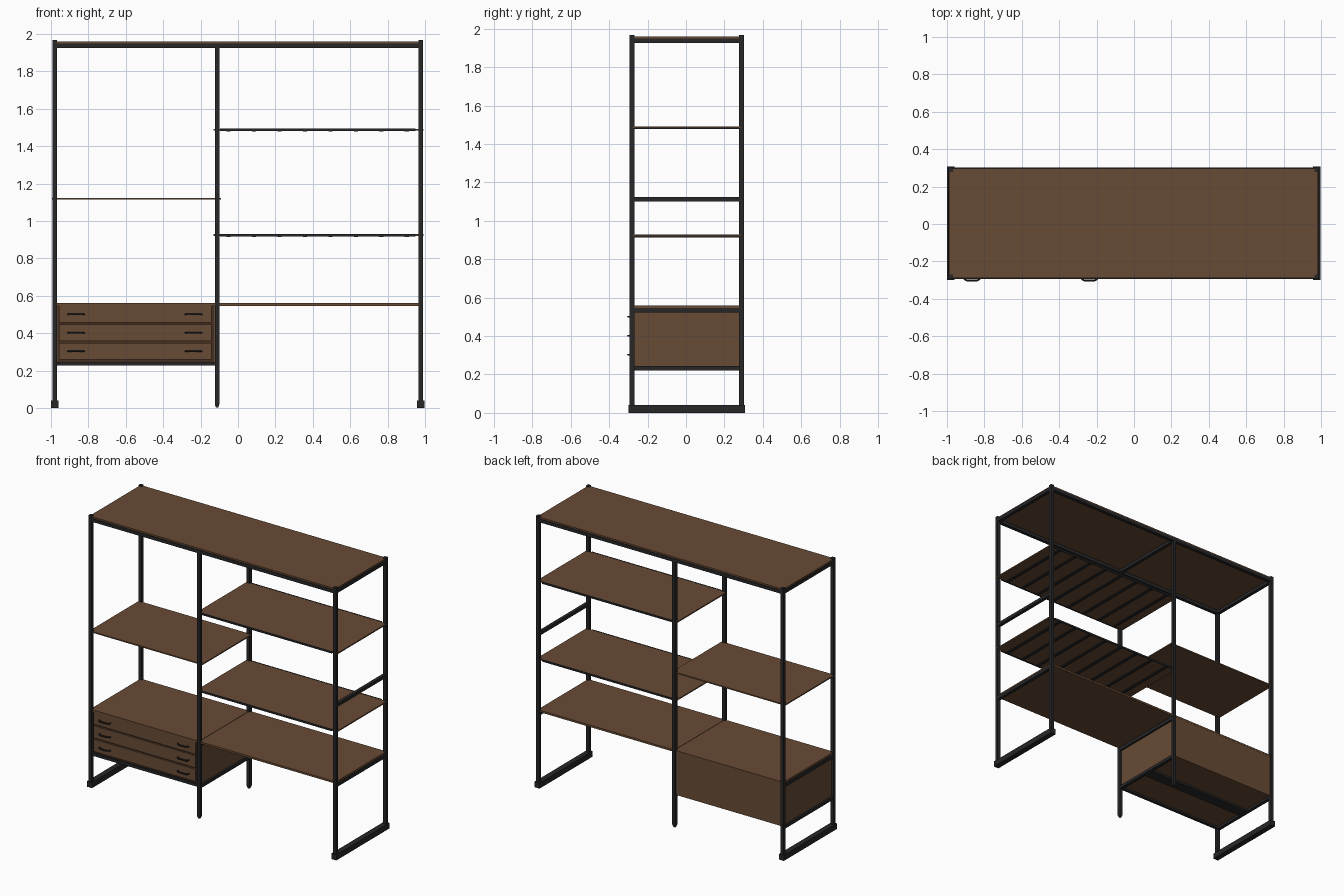
import bpy
import bmesh

if "Cube" in bpy.data.objects:
    bpy.data.objects.remove(bpy.data.objects["Cube"])


def material(name, rgb):
    m = bpy.data.materials.new(name)
    m.diffuse_color = (*rgb, 1)
    m.use_nodes = True
    m.node_tree.nodes["Principled BSDF"].inputs["Base Color"].default_value = m.diffuse_color
    return m


WOOD = material("walnut", (0.138, 0.070, 0.036))
EDGE = material("dark_walnut", (0.062, 0.028, 0.015))
STEEL = material("black_steel", (0.020, 0.020, 0.022))


def box(name, x, y, z, mat, taper=0.0):
    """Box from (min, max) ranges; taper narrows the lowest end into a pointed foot."""
    bm = bmesh.new()
    bmesh.ops.create_cube(bm, size=1)
    for v in bm.verts:
        v.co = [r[0] + (r[1] - r[0]) * (c + 0.5) for r, c in zip((x, y, z), v.co)]
    if taper:
        low = min(bm.faces, key=lambda f: f.calc_center_median().z)
        res = bmesh.ops.extrude_face_region(bm, geom=[low])
        tip = [v for v in res["geom"] if isinstance(v, bmesh.types.BMVert)]
        bmesh.ops.delete(bm, geom=[low], context="FACES_ONLY")
        mid = ((x[0] + x[1]) / 2, (y[0] + y[1]) / 2)
        for v in tip:
            v.co = (mid[0] + (v.co.x - mid[0]) * 0.5, mid[1] + (v.co.y - mid[1]) * 0.5, z[0] - taper)
    bmesh.ops.recalc_face_normals(bm, faces=bm.faces)
    mesh = bpy.data.meshes.new(name)
    bm.to_mesh(mesh)
    bm.free()
    mesh.materials.append(mat)
    ob = bpy.data.objects.new(name, mesh)
    bpy.context.collection.objects.link(ob)
    return ob


LEFT, MID, RIGHT = (-0.992, -0.968), (-0.124, -0.100), (0.966, 0.990)
FRONT, BACK = (-0.293, -0.269), (0.277, 0.301)
INNER = (-0.269, 0.277)

# Corner posts and floor runners
for side, xs in (("left", LEFT), ("right", RIGHT)):
    for end, ys in (("front", FRONT), ("back", BACK)):
        box(f"{side}_{end}_post", xs, ys, (0.03, 1.967), STEEL)
    box(f"{side}_floor_runner", (xs[0] - 0.008, xs[1] + 0.008), (-0.30, 0.308), (0, 0.04), STEEL)

# Middle posts with tapered feet
for end, ys in (("front", FRONT), ("back", BACK)):
    box(f"middle_{end}_post", MID, ys, (0.02, 1.935), STEEL, taper=0.018)

# Top frame and board
for end, ys in (("front", FRONT), ("back", BACK)):
    box(f"top_{end}_rail", (-0.97, 0.97), ys, (1.925, 1.949), STEEL)
for side, xs in (("left", LEFT), ("middle", MID), ("right", RIGHT)):
    box(f"top_{side}_cross_rail", xs, INNER, (1.925, 1.949), STEEL)
box("top_board", (-0.988, 0.984), (-0.289, 0.297), (1.949, 1.960), WOOD)

# Left shelf
box("left_shelf", (-0.995, -0.092), (-0.278, 0.286), (1.114, 1.123), WOOD)

# Right shelves with edge rails and slats below
for label, z in (("upper", 1.480), ("lower", 0.917)):
    box(f"{label}_right_shelf", (-0.13, 0.992), (-0.276, 0.284), (z + 0.003, z + 0.012), WOOD)
    for end, ys in (("front", (-0.284, -0.276)), ("back", (0.284, 0.292))):
        box(f"{label}_shelf_{end}_rail", (-0.095, 0.95), ys, (z, z + 0.013), STEEL)
    for i in range(8):
        x = -0.05 + i * 0.136
        box(f"{label}_shelf_slat", (x - 0.011, x + 0.011), (-0.276, 0.284), (z - 0.003, z + 0.003), STEEL)

# Brace on the right end
box("right_end_brace", RIGHT, INNER, (1.100, 1.123), STEEL)

# Desk boards and their supports
box("desk_left", (-0.985, -0.114), (-0.285, 0.293), (0.546, 0.560), WOOD)
box("desk_right", (-0.111, 0.984), (-0.285, 0.293), (0.546, 0.560), WOOD)
for side, xs in (("left", LEFT), ("middle", MID), ("right", RIGHT)):
    box(f"desk_{side}_support", xs, INNER, (0.522, 0.546), STEEL)

# Cabinet frame
for side, xs in (("left", LEFT), ("middle", MID)):
    box(f"cabinet_{side}_support", xs, INNER, (0.222, 0.244), STEEL)
box("cabinet_front_rail", (-0.968, -0.124), (-0.283, -0.262), (0.226, 0.246), STEEL)
box("cabinet_center_rail", (-0.968, -0.124), (-0.035, 0.045), (0.226, 0.240), STEEL)

# Cabinet panels
for side, xs in (("left", (-0.978, -0.962)), ("right", (-0.130, -0.114))):
    box(f"cabinet_{side}_side", xs, (-0.268, 0.276), (0.240, 0.546), WOOD)
box("cabinet_back", (-0.968, -0.124), (0.278, 0.292), (0.238, 0.546), WOOD)
box("cabinet_bottom", (-0.968, -0.124), (-0.262, 0.278), (0.240, 0.254), WOOD)
box("cabinet_recess", (-0.964, -0.128), (-0.270, -0.262), (0.246, 0.546), EDGE)

# Drawers with bowed handles
for i in range(3):
    z = 0.260 + i * 0.0985
    box(f"drawer_front_{i + 1}", (-0.958, -0.142), (-0.283, -0.270), (z, z + 0.088), WOOD)
    for x in (-0.866, -0.238):
        curve = bpy.data.curves.new("drawer_handle", "CURVE")
        curve.dimensions = "3D"
        curve.bevel_depth = 0.005
        curve.bevel_resolution = 1
        curve.use_fill_caps = True
        spline = curve.splines.new("POLY")
        path = [(-0.043, -0.282), (-0.040, -0.295), (-0.028, -0.302),
                (0.028, -0.302), (0.040, -0.295), (0.043, -0.282)]
        spline.points.add(len(path) - 1)
        for p, (dx, y) in zip(spline.points, path):
            p.co = (x + dx, y, z + 0.043, 1)
        curve.materials.append(STEEL)
        bpy.context.collection.objects.link(bpy.data.objects.new("drawer_handle", curve))
